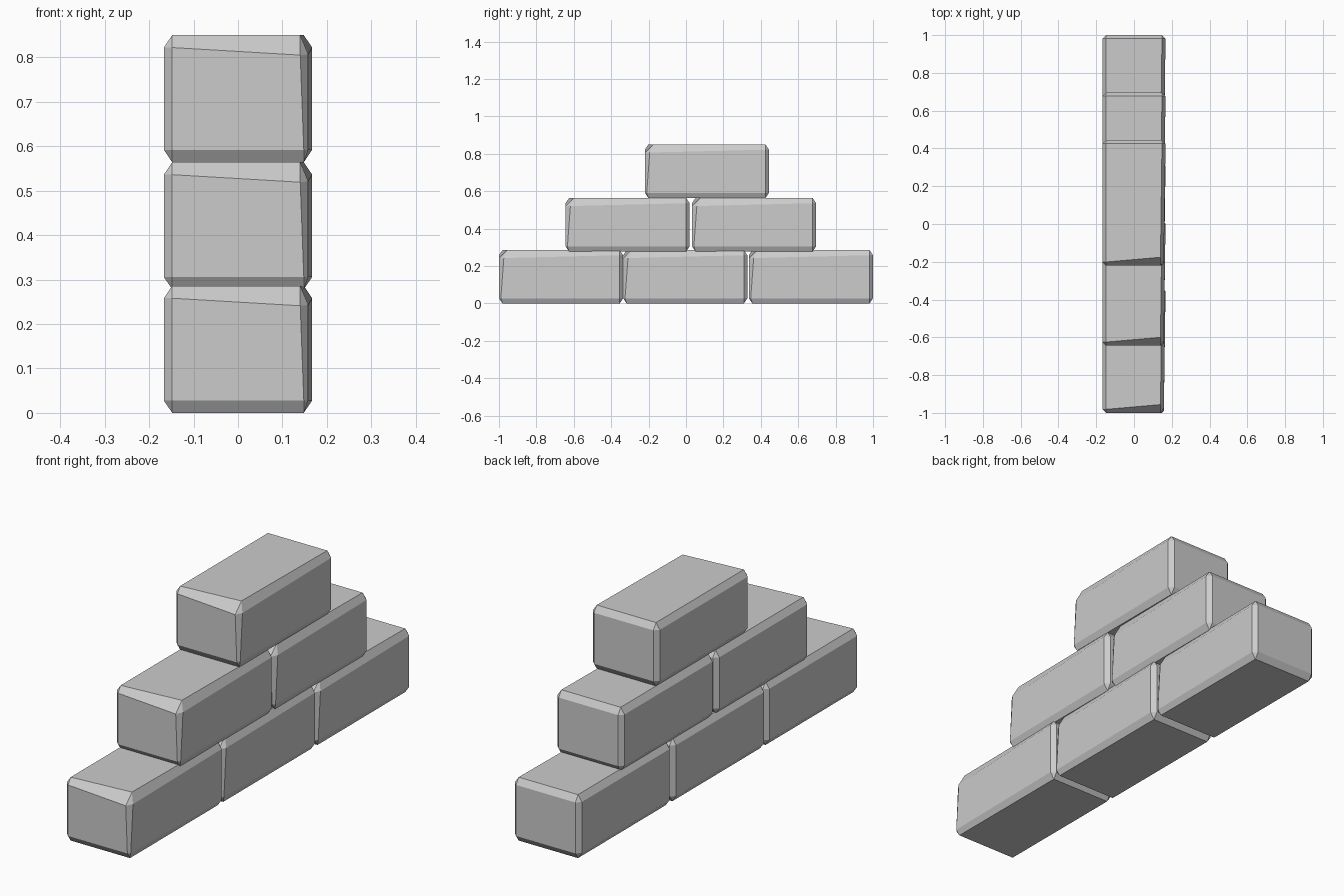
import bpy, bmesh
from mathutils import Vector

if "Cube" in bpy.data.objects:
    bpy.data.objects.remove(bpy.data.objects["Cube"])

HALF = Vector((0.167, 0.332, 0.143))    # half size of one brick
INSET = Vector((0.019, 0.019, 0.028))   # chamfer width along each axis


def brick_mesh():
    bm = bmesh.new()
    bmesh.ops.create_cube(bm, size=2)
    bmesh.ops.bevel(bm, geom=bm.edges[:], offset=0.1, offset_type='OFFSET',
                    segments=1, profile=0.5, affect='EDGES')
    for v in bm.verts:
        axis = max(range(3), key=lambda i: abs(v.co[i]))
        sign = [1 if c > 0 else -1 for c in v.co]
        for i in range(3):
            v.co[i] = sign[i] * (HALF[i] - (0 if i == axis else INSET[i]))
        # worn front right edge, chipped most at its upper corner
        if sign[0] > 0 and sign[1] < 0:
            upper = sign[2] > 0
            if axis == 0:
                v.co += Vector((-0.009, 0.007 if upper else -0.009, -0.015 if upper else 0))
            elif upper:
                v.co += Vector((-0.008, 0.025, 0) if axis == 2 else (-0.008, 0, -0.017))
    bmesh.ops.recalc_face_normals(bm, faces=bm.faces[:])
    me = bpy.data.meshes.new("brick")
    bm.to_mesh(me)
    bm.free()
    return me


# three stacked courses: name, base height, brick centres along y
COURSES = [
    ("bottom_brick", 0.0, (-0.668, -0.004, 0.668)),
    ("middle_brick", 0.278, (-0.312, 0.364)),
    ("top_brick", 0.564, (0.112,)),
]
mesh = brick_mesh()
for name, base, centres in COURSES:
    for n, y in enumerate(centres, 1):
        ob = bpy.data.objects.new(f"{name}_{n}", mesh)
        ob.location = (0, y, base + HALF.z)
        bpy.context.collection.objects.link(ob)
